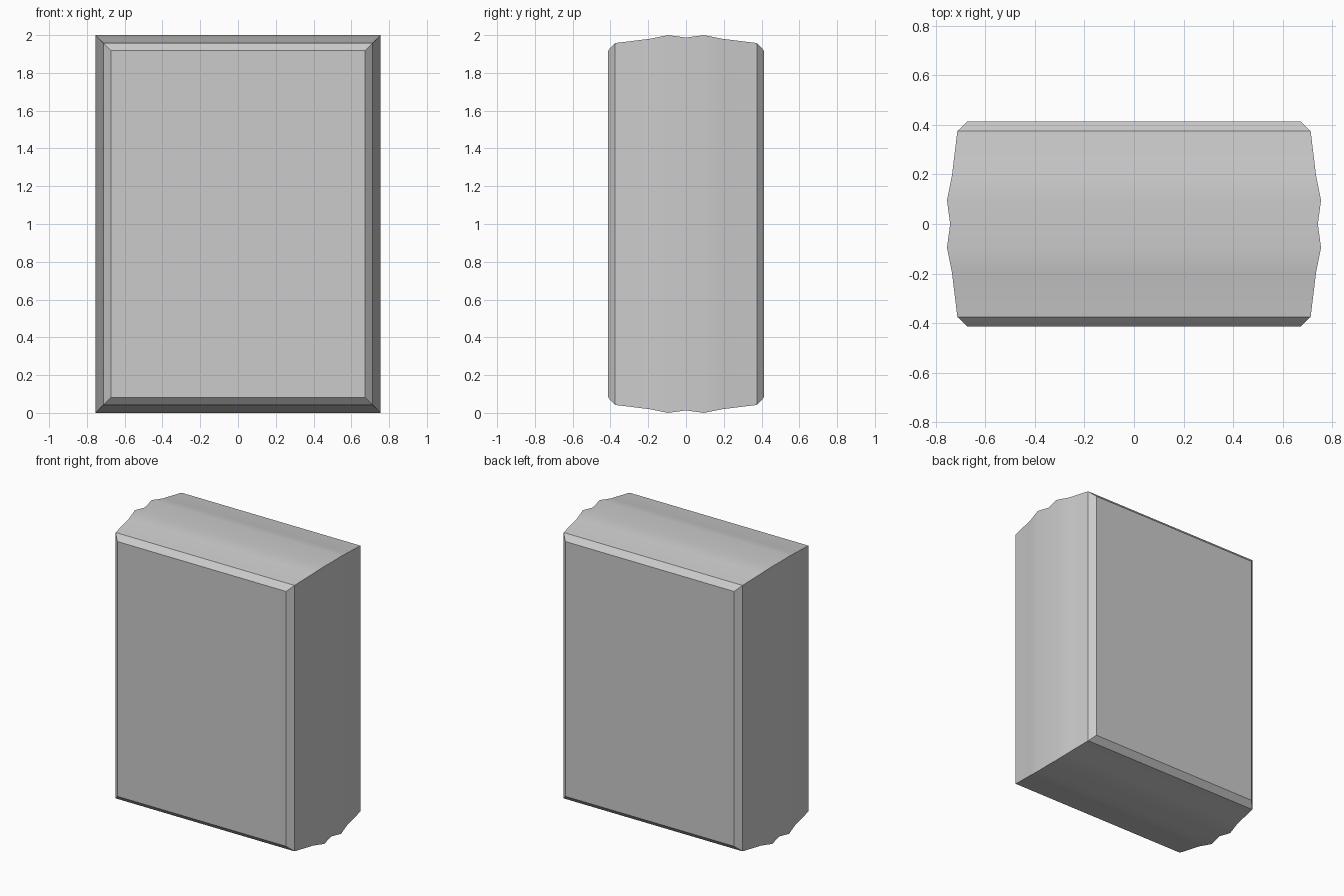
import bpy, bmesh, math

if "Cube" in bpy.data.objects:
    bpy.data.objects.remove(bpy.data.objects["Cube"])

# Half profile of the rim: (distance from the middle in y, inset from full size)
HALF_W, HEIGHT = 0.755, 2.0
half = [(0.095, 0.0), (0.195, 0.02), (0.375, 0.042), (0.413, 0.082)]
profile = [(-y, i) for y, i in reversed(half)] + [(0.0, 0.013)] + half

# Rectangular loops stacked from front to back, bridged into a block
bm = bmesh.new()
loops = []
for y, inset in profile:
    w, lo, hi = HALF_W - inset, inset, HEIGHT - inset
    loops.append([bm.verts.new((x, y, z))
                  for x, z in ((-w, lo), (w, lo), (w, hi), (-w, hi))])
for a, b in zip(loops, loops[1:]):
    for i in range(4):
        j = (i + 1) % 4
        bm.faces.new((a[i], a[j], b[j], b[i]))

# Flat front and back panels
bm.faces.new(loops[0])
bm.faces.new(loops[-1])
bmesh.ops.recalc_face_normals(bm, faces=bm.faces)

mesh = bpy.data.meshes.new("ridged_block")
bm.to_mesh(mesh)
bm.free()
block = bpy.data.objects.new("ridged_block", mesh)
bpy.context.collection.objects.link(block)

# Soft ridges, crisp chamfers and corners
bpy.context.view_layer.objects.active = block
block.select_set(True)
bpy.ops.object.shade_smooth_by_angle(angle=math.radians(30))
